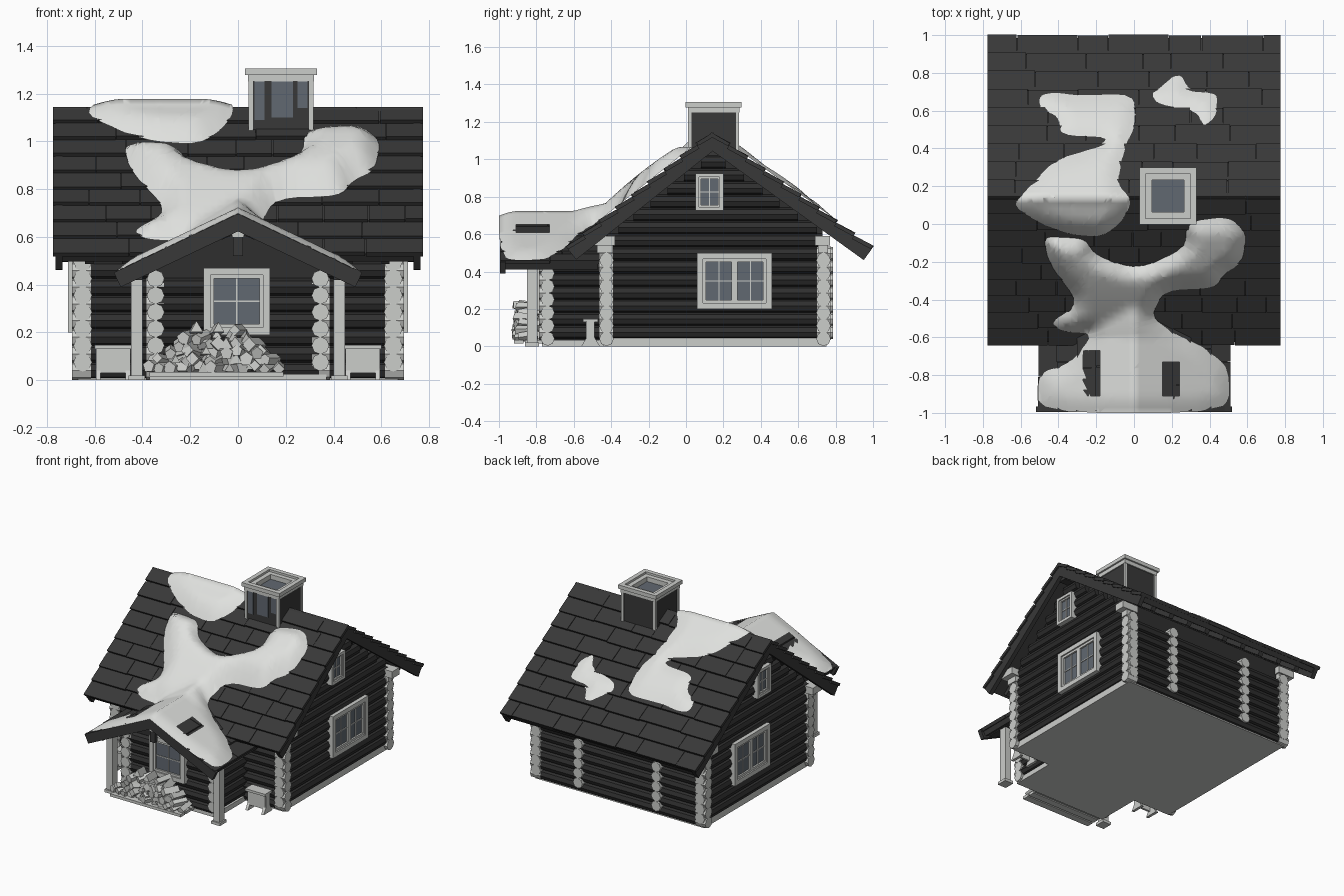
import bpy, bmesh, math, random
from mathutils import Vector, Matrix, Euler

random.seed(4)
if "Cube" in bpy.data.objects:
    bpy.data.objects.remove(bpy.data.objects["Cube"], do_unlink=True)


def material(name, color):
    mat = bpy.data.materials.new(name)
    mat.use_nodes = True
    mat.diffuse_color = (*color, 1)
    shader = next(n for n in mat.node_tree.nodes if n.type == "BSDF_PRINCIPLED")
    shader.inputs["Base Color"].default_value = (*color, 1)
    shader.inputs["Roughness"].default_value = 0.9
    return mat


ROOF = material("roof shingle charcoal", (0.04, 0.04, 0.04))
LOGS = material("dark stained log", (0.028, 0.028, 0.028))
PALE = material("pale timber", (0.6, 0.61, 0.59))
SNOW = material("snow white", (0.74, 0.75, 0.73))
GLASS = material("blue grey glass", (0.12, 0.14, 0.165))


def finish(name, bm, mat, smooth=False):
    bmesh.ops.recalc_face_normals(bm, faces=bm.faces)
    mesh = bpy.data.meshes.new(name)
    bm.to_mesh(mesh)
    bm.free()
    mesh.materials.append(mat)
    for poly in mesh.polygons:
        poly.use_smooth = smooth
    obj = bpy.data.objects.new(name, mesh)
    bpy.context.collection.objects.link(obj)
    return obj


def box(bm, x0, x1, y0, y1, z0, z1):
    size = Matrix.Diagonal((abs(x1 - x0), abs(y1 - y0), z1 - z0, 1))
    middle = Vector((x0 + x1, y0 + y1, z0 + z1)) / 2
    bmesh.ops.create_cube(bm, size=1, matrix=Matrix.Translation(middle) @ size)


def prism(bm, points, a, b, axis):
    """Extrude a profile of (y, z) along x, or of (x, z) along y."""
    place = (lambda p, t: (t, p[0], p[1])) if axis == "x" else (lambda p, t: (p[0], t, p[1]))
    ends = [[bm.verts.new(place(p, t)) for p in points] for t in (a, b)]
    for ring in ends:
        bm.faces.new(ring)
    for i in range(len(points)):
        j = (i + 1) % len(points)
        bm.faces.new((ends[0][i], ends[0][j], ends[1][j], ends[1][i]))


def log(bm, start, end, radius, sides=8):
    start, end = Vector(start), Vector(end)
    along = end - start
    turn = along.to_track_quat("Z", "Y").to_matrix().to_4x4()
    bmesh.ops.create_cone(bm, cap_ends=True, segments=sides, radius1=radius, radius2=radius,
                          depth=along.length, matrix=Matrix.Translation((start + end) / 2) @ turn)


# Roof lines
RIDGE_Y, RIDGE_Z, EAVE_Z = 0.14, 1.15, 0.53
FRONT, BACK = -0.64, 1.0
PORCH_Z, PORCH_PITCH, PORCH_HALF = 0.695, 0.475, 0.51


def main_height(y):
    run = (RIDGE_Y - y) / (RIDGE_Y - FRONT) if y < RIDGE_Y else (y - RIDGE_Y) / (BACK - RIDGE_Y)
    return RIDGE_Z - run * (RIDGE_Z - EAVE_Z)


def roof_height(x, y):
    porch = PORCH_Z - PORCH_PITCH * abs(x)
    if y > -0.4:
        return main_height(y)
    return max(porch, main_height(y)) if y > FRONT else porch


# Main walls: solid core, round logs, pale log ends
PITCH, BASE = 0.07, 0.075
WALL_X, WALL_FRONT, WALL_BACK = 0.65, -0.425, 0.735
core = bmesh.new()
prism(core, [(-0.42, 0.01), (0.73, 0.01), (0.73, 0.62), (RIDGE_Y, 1.06), (-0.42, 0.61)], -WALL_X, WALL_X, "x")
prism(core, [(-0.34, 0.01), (0.34, 0.01), (0.34, 0.47), (0, 0.62), (-0.34, 0.47)], -0.735, -0.42, "y")
finish("wall_core", core, LOGS)

logs, tips = bmesh.new(), bmesh.new()
R = 0.037
for i in range(15):
    z = BASE + i * PITCH
    low = next((y / 100 for y in range(-42, 14) if main_height(y / 100) > z + 0.11), None)
    high = next((y / 100 for y in range(73, 14, -1) if main_height(y / 100) > z + 0.11), None)
    if low is not None and high is not None:
        for s in (-1, 1):
            log(logs, (s * WALL_X, low, z), (s * WALL_X, high, z), R)
    if i < 7:
        zc = z - PITCH / 2
        for y in (WALL_FRONT, WALL_BACK):
            log(logs, (-WALL_X, y, zc), (WALL_X, y, zc), R)
        for s in (-1, 1):
            for y, out in ((WALL_FRONT, -1), (WALL_BACK, 1)):
                log(tips, (s * WALL_X, y - out * 0.035, z), (s * WALL_X, y + out * 0.04, z), R + 0.002)
                log(tips, (s * 0.615, y, zc), (s * 0.695, y, zc), R + 0.002)
            log(tips, (s * 0.31, 0.70, z), (s * 0.31, 0.785, z), R)
    # Porch room logs
    if i < 6:
        log(logs, (-0.34, -0.74, zc), (0.34, -0.74, zc), R)
        for s in (-1, 1):
            log(logs, (s * 0.345, -0.74, z), (s * 0.345, -0.42, z), R)
            log(tips, (s * 0.345, -0.72, z), (s * 0.345, -0.785, z), R)
            log(tips, (s * 0.31, -0.74, zc), (s * 0.385, -0.74, zc), R)
finish("wall_logs", logs, LOGS)
finish("log_ends", tips, PALE)

# Foundation, porch floor and corner brackets under the eaves
stone = bmesh.new()
box(stone, -0.67, 0.67, -0.44, 0.75, 0, 0.045)
box(stone, -0.37, 0.37, -0.77, -0.43, 0, 0.035)
finish("foundation", stone, PALE)
brackets = bmesh.new()
for s in (-1, 1):
    for y0, y1 in ((-0.49, -0.38), (0.69, 0.77)):
        box(brackets, s * 0.61, s * 0.74, y0, y1, 0.54, 0.59)
        box(brackets, s * 0.62, s * 0.70, y0 + 0.015, y1 - 0.01, 0.5, 0.54)
finish("eave_brackets", brackets, PALE)


# Roofs: slab, overlapping shingle rows, barge boards and rafters
def slope(bm, apex, end, a, b, axis, rows, width):
    apex, end = Vector(apex), Vector(end)
    run = (end - apex).normalized()
    normal = Vector((-run.y, run.x))
    normal *= 1 if normal.y > 0 else -1
    length = (end - apex).length
    at = lambda s, h: apex + run * s + normal * h
    strip = lambda s0, s1, h0, h1, p, q: prism(bm, [at(s0, h0), at(s1, h0), at(s1, h1), at(s0, h1)], p, q, axis)
    strip(0, length - 0.01, -0.05, -0.012, a + 0.01, b - 0.01)
    step = length / rows
    for r in range(rows):
        t = a
        while t < b:
            e = min(b, t + width * random.uniform(0.6, 1.4))
            e = b if b - e < 0.06 else e
            s0, s1 = r * step, (r + 1) * step + random.uniform(-0.008, 0)
            lift = random.uniform(0, 0.004)
            prism(bm, [at(s0, -0.03), at(s1, -0.015), at(s1, 0.004 + lift), at(s0, -0.008)],
                  t, e - (0.003 if e < b else 0), axis)
            t = e
    return strip, length


roof = bmesh.new()
for y in (FRONT, BACK):
    strip, length = slope(roof, (RIDGE_Y, RIDGE_Z), (y, EAVE_Z), -0.775, 0.775, "x", 9, 0.24)
    for p in (-0.765, 0.735):
        strip(0, length, -0.085, -0.01, p, p + 0.03)
    for k in range(9):
        p = -0.64 + k * 0.155
        strip(0.6, length - 0.03, -0.08, -0.04, p, p + 0.035)
box(roof, -0.74, 0.74, RIDGE_Y - 0.03, RIDGE_Y + 0.03, 1.02, 1.09)
finish("main_roof", roof, ROOF)

porch = bmesh.new()
for s in (-1, 1):
    strip, length = slope(porch, (0, PORCH_Z), (s * PORCH_HALF, PORCH_Z - PORCH_PITCH * PORCH_HALF),
                          -0.99, -0.46, "y", 5, 0.2)
    strip(0, length + 0.01, -0.065, 0.002, -0.995, -0.965)
    box(porch, s * 0.40, s * 0.45, -0.96, -0.45, 0.42, 0.46)
box(porch, -0.02, 0.02, -0.97, -0.94, 0.52, 0.66)
finish("porch_roof", porch, ROOF)

posts = bmesh.new()
for s in (-1, 1):
    box(posts, s * 0.40, s * 0.448, -0.85, -0.795, 0, 0.46)
    box(posts, s * 0.39, s * 0.458, -0.86, -0.785, 0, 0.02)
box(posts, -0.025, 0.025, -0.975, -0.935, 0.6, 0.625)
finish("porch_posts", posts, PALE)


# Windows: frame, sashes, glazing bars and glass
def window(name, side, u0, u1, v0, v1, depth, border, panes):
    def plate(bm, a0, a1, b0, b1, d0, d1):
        if side == "front":
            box(bm, a0, a1, -d0, -d1, b0, b1)
        else:
            box(bm, side * d0, side * d1, a0, a1, b0, b1)
    glass, frame = bmesh.new(), bmesh.new()
    plate(glass, u0 + 0.01, u1 - 0.01, v0 + 0.01, v1 - 0.01, depth - 0.04, depth)

    def ring(a0, a1, b0, b1, w, d):
        for c0, c1 in ((a0, a0 + w), (a1 - w, a1)):
            plate(frame, c0, c1, b0, b1, depth - 0.03, depth + d)
        for c0, c1 in ((b0, b0 + w), (b1 - w, b1)):
            plate(frame, a0, a1, c0, c1, depth - 0.03, depth + d)
    ring(u0, u1, v0, v1, border, 0.022)
    wide = (u1 - u0 - 2 * border) / panes
    for k in range(panes):
        a = u0 + border + k * wide
        ring(a, a + wide, v0 + border, v1 - border, border * 0.5, 0.012)
        middle, rail = a + wide / 2, (v0 + v1) / 2
        plate(frame, middle - 0.003, middle + 0.003, v0 + border, v1 - border, depth, depth + 0.005)
        plate(frame, a, a + wide, rail - 0.003, rail + 0.003, depth, depth + 0.005)
    finish(name + "_glass", glass, GLASS)
    finish(name + "_frame", frame, PALE)


window("porch_window", "front", -0.145, 0.135, 0.19, 0.47, 0.778, 0.03, 1)
for side, label in ((1, "left"), (-1, "right")):
    window(label + "_window", side, 0.06, 0.46, 0.2, 0.5, 0.69, 0.032, 2)
    window(label + "_attic_window", side, 0.05, 0.2, 0.725, 0.925, 0.69, 0.02, 1)

# Chimney: dark shaft, pale corner strips, stepped open cap, grey flue and panels
CX, CY = 0.18, 0.148
shaft, trim, flue = bmesh.new(), bmesh.new(), bmesh.new()
box(shaft, CX - 0.13, CX + 0.13, CY - 0.13, CY + 0.13, 0.95, 1.25)
for sx in (-1, 1):
    for sy in (-1, 1):
        box(trim, CX + sx * 0.118, CX + sx * 0.136, CY + sy * 0.118, CY + sy * 0.136, 0.98, 1.28)
for outer, inner, z0, z1 in ((0.15, 0.118, 1.278, 1.305), (0.138, 0.085, 1.25, 1.29)):
    for s in (-1, 1):
        box(trim, CX + s * inner, CX + s * outer, CY - outer, CY + outer, z0, z1)
        box(trim, CX - inner, CX + inner, CY + s * inner, CY + s * outer, z0, z1)
box(flue, CX - 0.09, CX + 0.09, CY - 0.09, CY + 0.09, 1.2, 1.256)
for a, b, low in ((-0.11, -0.07, 1.09), (-0.04, 0.05, 1.1), (0.07, 0.11, 1.14)):
    box(flue, CX + a, CX + b, CY - 0.134, CY - 0.12, low, 1.25)
finish("chimney_shaft", shaft, ROOF)
finish("chimney_trim", trim, PALE)
finish("chimney_flue", flue, GLASS)

# Firewood heap on planks
wood = bmesh.new()
for y in (-0.92, -0.86, -0.80):
    box(wood, -0.37, 0.19, y, y + 0.05, 0.015, 0.035)
for layer in range(6):
    half = 0.26 - layer * 0.034
    for k in range(13 - layer * 2):
        x = -0.09 + half * (2 * k / (12 - layer * 2) - 1) if layer < 6 else 0
        c = Vector((x, -0.85 + random.uniform(-0.015, 0.015), 0.055 + layer * 0.031))
        tilt = Euler((random.uniform(-0.2, 0.2), 0, random.uniform(-0.5, 0.5)))
        d = Vector((0, random.uniform(0.05, 0.065), 0))
        d.rotate(tilt)
        log(wood, c - d, c + d, random.uniform(0.022, 0.032), random.choice((3, 4, 5)))
finish("firewood", wood, PALE)

# Benches beside the porch
bench = bmesh.new()
for s in (-1, 1):
    box(bench, s * 0.44, s * 0.6, -0.55, -0.47, 0.13, 0.147)
    box(bench, s * 0.45, s * 0.59, -0.535, -0.52, 0.03, 0.135)
    for x in (0.45, 0.575):
        prism(bench, [(-0.56, 0), (-0.46, 0), (-0.49, 0.05), (-0.49, 0.13), (-0.53, 0.13), (-0.53, 0.05)],
              s * x, s * (x + 0.02), "x")
finish("benches", bench, PALE)


# Snow drifts: outlines cut into a grid, domed over the roof
def drift(name, outline, depth, holes=()):
    bm = bmesh.new()
    pts = [Vector(p) for p in outline]
    for _ in range(2):
        pts = [a.lerp(b, f) for a, b in zip(pts, pts[1:] + pts[:1]) for f in (0.2, 0.8)]
    bm.faces.new([bm.verts.new((p.x, p.y, 0)) for p in pts])
    bmesh.ops.triangulate(bm, faces=bm.faces)
    cuts = [(Vector((k * 0.03, 0, 0)), Vector((1, 0, 0))) for k in range(-24, 25)]
    cuts += [(Vector((0, RIDGE_Y + k * 0.03, 0)), Vector((0, 1, 0))) for k in range(-38, 24)]
    for point, normal in cuts:
        bmesh.ops.bisect_plane(bm, geom=bm.verts[:] + bm.edges[:] + bm.faces[:], plane_co=point, plane_no=normal)
    for v in bm.verts:
        p, near = v.co.xy, 1
        for a, b in zip(pts, pts[1:] + pts[:1]):
            f = max(0, min(1, (p - a).dot(b - a) / max((b - a).length_squared, 1e-9)))
            near = min(near, (p - a.lerp(b, f)).length)
        rise = math.sin(min(near / 0.1, 1) * math.pi / 2)
        v.co.z = roof_height(p.x, p.y) + 0.003 + depth(p.y) * rise
    gone = [f for f in bm.faces for x0, x1, y0, y1 in holes
            if x0 < f.calc_center_median().x < x1 and y0 < f.calc_center_median().y < y1]
    bmesh.ops.delete(bm, geom=gone, context="FACES")
    finish(name, bm, SNOW, smooth=True)


heap = lambda y: 0.025 + 0.055 * max(0, 1 - ((y + 0.25) / 0.35) ** 2)
drift("ridge_snow", [(-.5, .68), (-.42, .7), (-.31, .68), (0, .69), (.01, .53), (-.05, .4), (-.09, .21),
                     (-.01, .13), (-.05, .03), (-.16, -.07), (-.39, -.05), (-.65, .09), (-.56, .19),
                     (-.42, .34), (-.21, .4), (-.13, .46), (-.39, .47), (-.4, .57), (-.5, .61)], heap)
drift("porch_snow", [(-.48, -.07), (-.37, -.07), (-.26, -.08), (-.2, -.17), (.02, -.24), (.27, -.13),
                     (.28, .01), (.5, .04), (.6, -.05), (.57, -.21), (.48, -.26), (.43, -.34), (.16, -.35),
                     (.09, -.49), (.21, -.58), (.37, -.65), (.51, -.77), (.51, -1), (-.51, -1),
                     (-.51, -.79), (-.34, -.74), (-.21, -.58), (-.39, -.57), (-.44, -.52), (-.29, -.42),
                     (-.45, -.21)], heap, [(-.26, -.18, -.9, -.68), (.15, .24, -.92, -.73)])
drift("back_snow", [(.09, .69), (.16, .74), (.24, .81), (.29, .71), (.44, .7), (.44, .58), (.37, .51),
                    (.33, .6), (.13, .63)], lambda y: 0.02)
